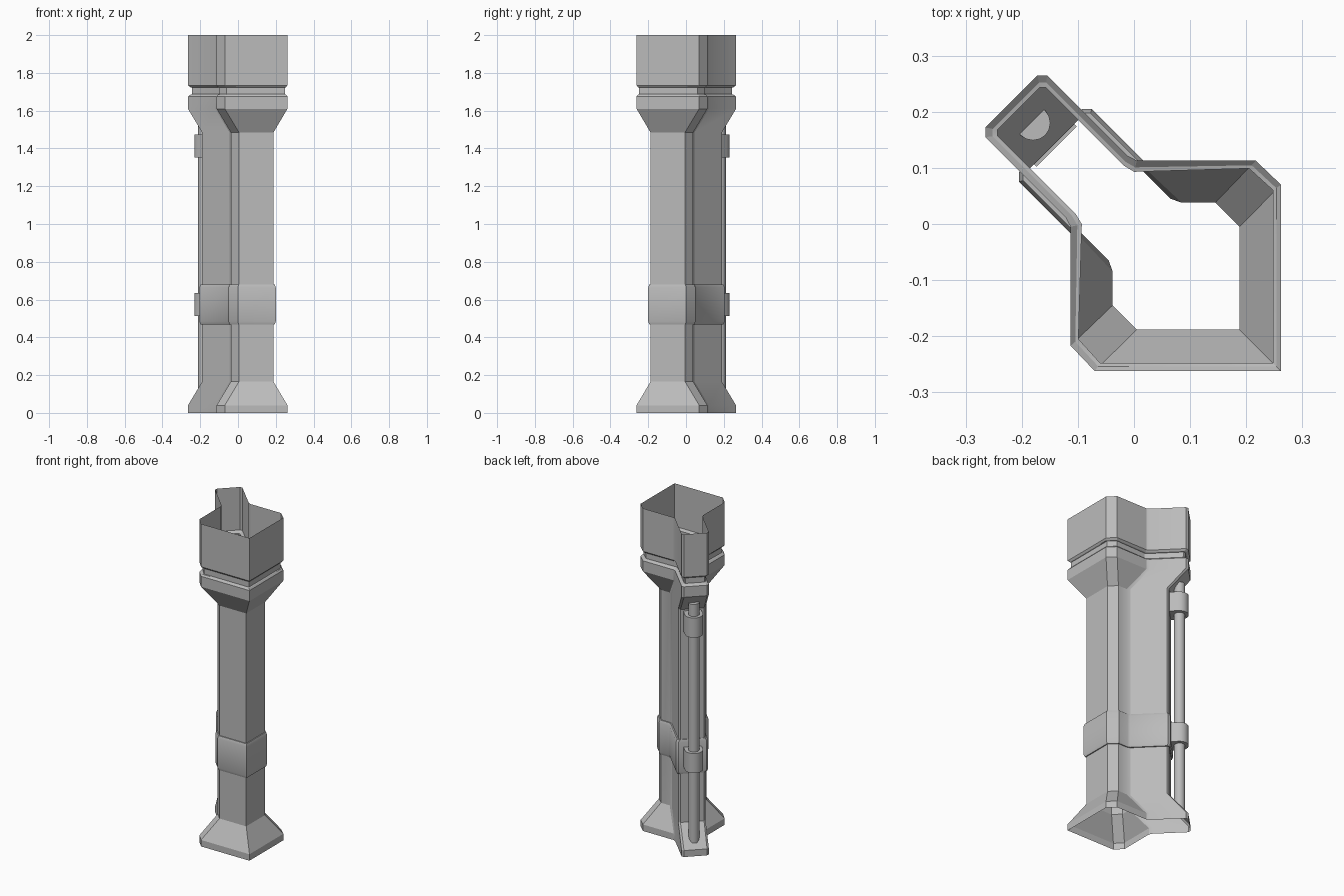
import bpy, bmesh, math

if "Cube" in bpy.data.objects:
    bpy.data.objects.remove(bpy.data.objects["Cube"], do_unlink=True)

grey = bpy.data.materials.new("plain_grey")
grey.use_nodes = True
grey.diffuse_color = (0.5, 0.5, 0.5, 1)
bsdf = grey.node_tree.nodes["Principled BSDF"]
bsdf.inputs["Base Color"].default_value = (0.5, 0.5, 0.5, 1)
bsdf.inputs["Roughness"].default_value = 0.7


def mirrored(half):
    """Close a half outline by reflecting it across the diagonal y = -x."""
    return half + [(-y, -x) for x, y in reversed(half[1:])]


def blend(a, b, t):
    return [(p[0] + (q[0] - p[0]) * t, p[1] + (q[1] - p[1]) * t) for p, q in zip(a, b)]


def loft(name, rows, caps=False, angle=30):
    """Skin a stack of (z, outline) rows with the same point count."""
    bm = bmesh.new()
    rings = [[bm.verts.new((x, y, z)) for x, y in outline] for z, outline in rows]
    n = len(rings[0])
    for low, high in zip(rings, rings[1:]):
        for i in range(n):
            j = (i + 1) % n
            bm.faces.new((low[i], low[j], high[j], high[i]))
    if caps:
        bm.faces.new(list(reversed(rings[0])))
        bm.faces.new(rings[-1])
    mesh = bpy.data.meshes.new(name)
    bm.to_mesh(mesh)
    bm.free()
    mesh.materials.append(grey)
    obj = bpy.data.objects.new(name, mesh)
    bpy.context.collection.objects.link(obj)
    bpy.ops.object.select_all(action="DESELECT")
    obj.select_set(True)
    bpy.context.view_layer.objects.active = obj
    bpy.ops.object.shade_smooth_by_angle(angle=math.radians(angle))
    return obj


# Cross-sections: wide front corner, waist, narrow back rib
collar = mirrored([(0.262, -0.262), (0.262, 0.07), (0.217, 0.113), (0.005, 0.113),
                   (-0.012, 0.122), (-0.155, 0.265), (-0.172, 0.265)])
groove = mirrored([(0.248, -0.248), (0.248, 0.06), (0.205, 0.099), (0.0, 0.093),
                   (-0.018, 0.104), (-0.157, 0.243), (-0.168, 0.243)])
shaft = mirrored([(0.188, -0.188), (0.188, -0.005), (0.145, 0.038), (0.085, 0.038),
                  (0.065, 0.045), (-0.08, 0.19), (-0.095, 0.19)])
band = mirrored([(0.2, -0.2), (0.2, 0.0), (0.15, 0.05), (0.09, 0.051),
                 (0.075, 0.055), (-0.075, 0.205), (-0.092, 0.205)])

# Column shell, open at both ends
loft("column_shell", [
    (0, collar), (0.04, collar), (0.165, shaft),
    (1.485, shaft), (1.61, collar), (1.675, collar),
    (1.685, blend(collar, groove, 0.6)), (1.687, groove), (1.722, groove),
    (1.724, blend(collar, groove, 0.6)), (1.734, collar), (2.0, collar)], angle=20)

# Reinforcing band round the shaft
loft("shaft_band", [
    (0.468, shaft), (0.468, blend(shaft, band, 0.5)), (0.484, band),
    (0.664, band), (0.68, blend(shaft, band, 0.5)), (0.68, shaft)])

# Pipe running down the back rib
PIPE = 0.2546
S = math.sqrt(0.5)


def on_rib(out, side):
    """Point at a distance out along the back diagonal and to one side."""
    return (S * (-out - side), S * (out - side))


def arc(radius, start, end, count):
    steps = [math.radians(start + (end - start) * i / count) for i in range(count + 1)]
    return [on_rib(PIPE + radius * math.cos(a), radius * math.sin(a)) for a in steps]


circle = arc(0.031, 0, 360, 16)[:-1]
loft("back_pipe", [(0.07, circle), (1.55, circle)], caps=True, angle=40)

# Clamps holding the pipe to the rib
clamp = arc(0.051, -90, 90, 12) + [on_rib(0.195, 0.051), on_rib(0.195, -0.051)]
for name, low, high in (("lower_clamp", 0.513, 0.635), ("upper_clamp", 1.353, 1.475)):
    loft(name, [(low, clamp), (high, clamp)], caps=True, angle=40)
